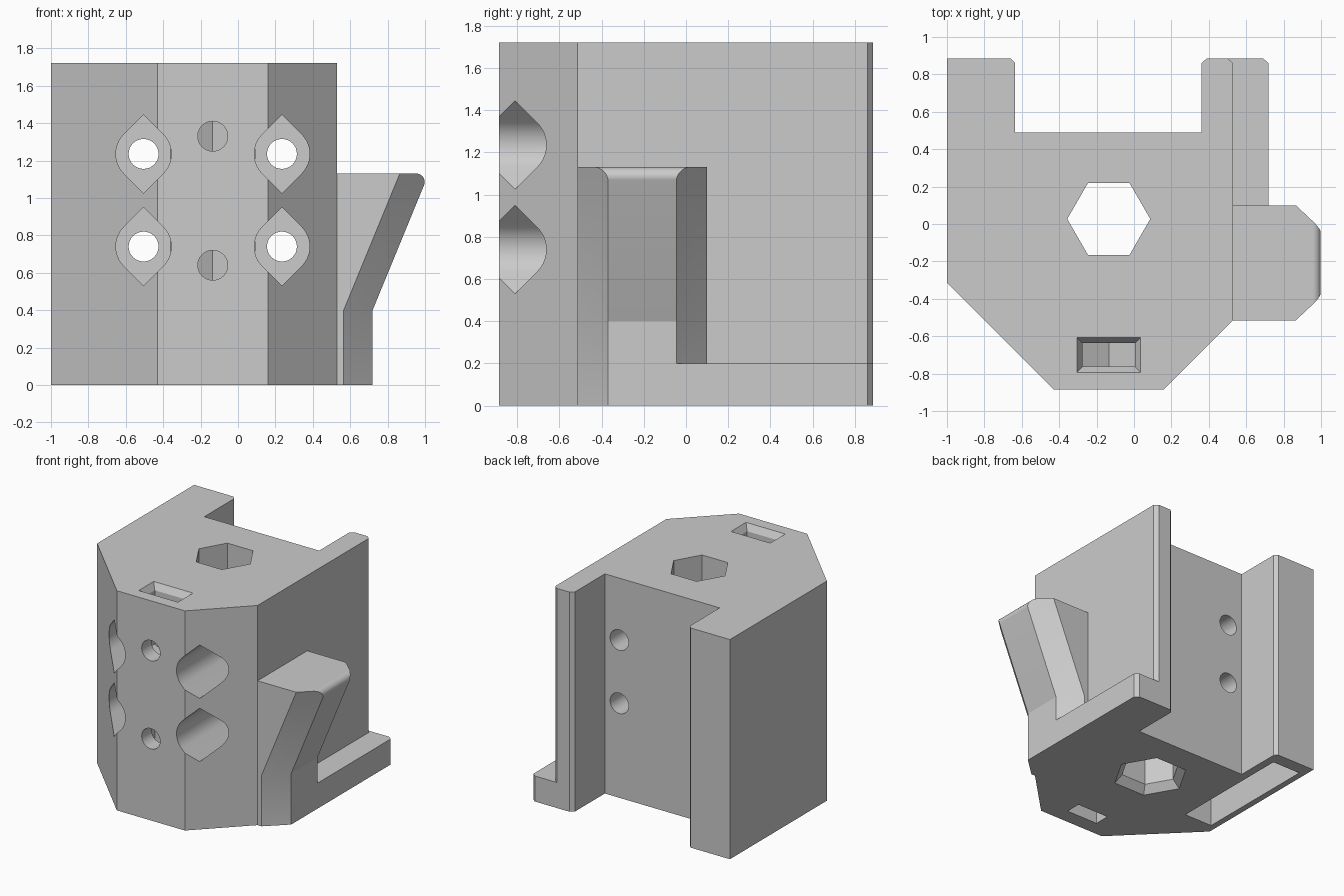
import bpy, bmesh
from math import cos, sin, radians

if "Cube" in bpy.data.objects:
    bpy.data.objects.remove(bpy.data.objects["Cube"])

grey = bpy.data.materials.new("light grey plastic")
grey.use_nodes = True
COLOUR = (0.6, 0.6, 0.6, 1)
grey.diffuse_color = COLOUR
grey.node_tree.nodes["Principled BSDF"].inputs["Base Color"].default_value = COLOUR


def loft(name, rings):
    """Closed solid through matching rings of 3D points."""
    bm = bmesh.new()
    rows = [[bm.verts.new(p) for p in ring] for ring in rings]
    n = len(rows[0])
    for a, b in zip(rows, rows[1:]):
        for i in range(n):
            j = (i + 1) % n
            bm.faces.new((a[i], a[j], b[j], b[i]))
    bm.faces.new(rows[0])
    bm.faces.new(rows[-1])
    bmesh.ops.recalc_face_normals(bm, faces=bm.faces)
    mesh = bpy.data.meshes.new(name)
    bm.to_mesh(mesh)
    bm.free()
    mesh.materials.append(grey)
    ob = bpy.data.objects.new(name, mesh)
    bpy.context.collection.objects.link(ob)
    return ob


def prism(name, pts, lo, hi, axis="z"):
    if axis == "z":
        return loft(name, [[(u, v, w) for u, v in pts] for w in (lo, hi)])
    return loft(name, [[(u, w, v) for u, v in pts] for w in (lo, hi)])


def arc(cx, cy, r, n, start=0, end=360, closed=True):
    steps = n if closed else n - 1
    angles = [radians(start + (end - start) * i / steps) for i in range(n)]
    return [(cx + r * cos(a), cy + r * sin(a)) for a in angles]


def rect(x0, x1, y0, y1):
    return [(x0, y0), (x1, y0), (x1, y1), (x0, y1)]


def boolean(target, cutter, operation="DIFFERENCE"):
    cutter.hide_render = True
    mod = target.modifiers.new("bool", "BOOLEAN")
    mod.operation, mod.solver, mod.object = operation, "EXACT", cutter
    bpy.context.view_layer.objects.active = target
    bpy.ops.object.modifier_apply(modifier=mod.name)
    bpy.data.objects.remove(cutter)


HEIGHT = 1.72
MID = -0.135    # x of the block's centre line
HEX_Y = 0.027
NUT_Y = -0.7

# Main block with a rear channel and angled front corners
body = prism("main_block", [
    (-1, .885), (-.66, .885), (-.635, .86), (-.635, .49), (.36, .49), (.36, .86),
    (.39, .885), (.5, .885), (.53, .86), (.53, -.515), (.16, -.885),
    (-.43, -.885), (-1, -.315)], 0, HEIGHT)


# Vertical hexagonal bore, flared at the bottom, with a turned inner chamber
def hexagon(r, z):
    return [(x, y, z) for x, y in arc(MID, HEX_Y, r, 6)]


boolean(body, loft("bore_cutter", [hexagon(.3, -.02), hexagon(.222, .06), hexagon(.222, 2)]))
boolean(body, prism("chamber_cutter", arc(MID, HEX_Y, .26, 6, 30, 390), .5, 1.47))

# Four mounting holes with double-pointed counterbores
R = .148
for x in (MID - .37, MID + .37):
    for z in (.74, 1.235):
        tip = R * 2 ** .5
        drop = arc(x, z, R, 17, -45, 45, False) + [(x, z + tip)]
        drop += arc(x, z, R, 17, 135, 225, False) + [(x, z - tip)]
        boolean(body, prism("counterbore_cutter", drop, -1, -.05, "y"))
        boolean(body, prism("hole_cutter", arc(x, z, .08, 32), -.2, .7, "y"))

# Clamp screw holes and their nut slots, entered from the top and the bottom
for z, out, mouth in ((1.33, 1, HEIGHT + .1), (.64, -1, -.1)):
    boolean(body, prism("screw_cutter", arc(MID, z, .08, 32), -1, .03, "y"))
    w = .14
    slot = [(MID - w, mouth), (MID - w, z - out * .08), (MID, z - out * .162),
            (MID + w, z - out * .08), (MID + w, mouth)]
    boolean(body, prism("nut_slot_cutter", slot, NUT_Y - .063, NUT_Y + .063, "y"))


def slot_ring(grow, z):
    return [(x, y, z) for x, y in rect(MID - .14 - grow, MID + .14 + grow,
                                       NUT_Y - .063 - grow, NUT_Y + .063 + grow)]


boolean(body, loft("slot_flare_cutter", [slot_ring(0, HEIGHT - .05), slot_ring(.036, HEIGHT + .01)]))

# Long pocket in the underside of the thick wall
boolean(body, prism("pocket_cutter", rect(-.95, -.7, -.24, .78), -.1, .5))

# Side foot
foot = prism("side_foot", [(.45, -.045), (.72, -.045), (.72, .86), (.69, .885), (.45, .885)], 0, .2)


# Leaning side catch with chamfered corners and a rounded top edge
def catch_ring(x, z):
    outline = [(.45, -.515), (x - .155, -.515), (x, -.37), (x, -.045), (x - .155, .1), (.45, .1)]
    return [(u, v, z) for u, v in outline]


LEAN = .411
catch = loft("side_catch", [catch_ring(.72, 0), catch_ring(.72, .4), catch_ring(.72 + LEAN * .9, 1.3)])
limit = [(.3, 1.13)] + arc(.953, 1.085, .045, 12, 90, -22.4, False)
limit += [(1.3, 1), (1.3, -.1), (.3, -.1)]
boolean(catch, prism("catch_limit", limit, -.7, .3, "y"), "INTERSECT")

for ob in (body, foot, catch):
    bpy.ops.object.select_all(action="DESELECT")
    ob.select_set(True)
    bpy.context.view_layer.objects.active = ob
    bpy.ops.object.shade_smooth_by_angle(angle=radians(20))
